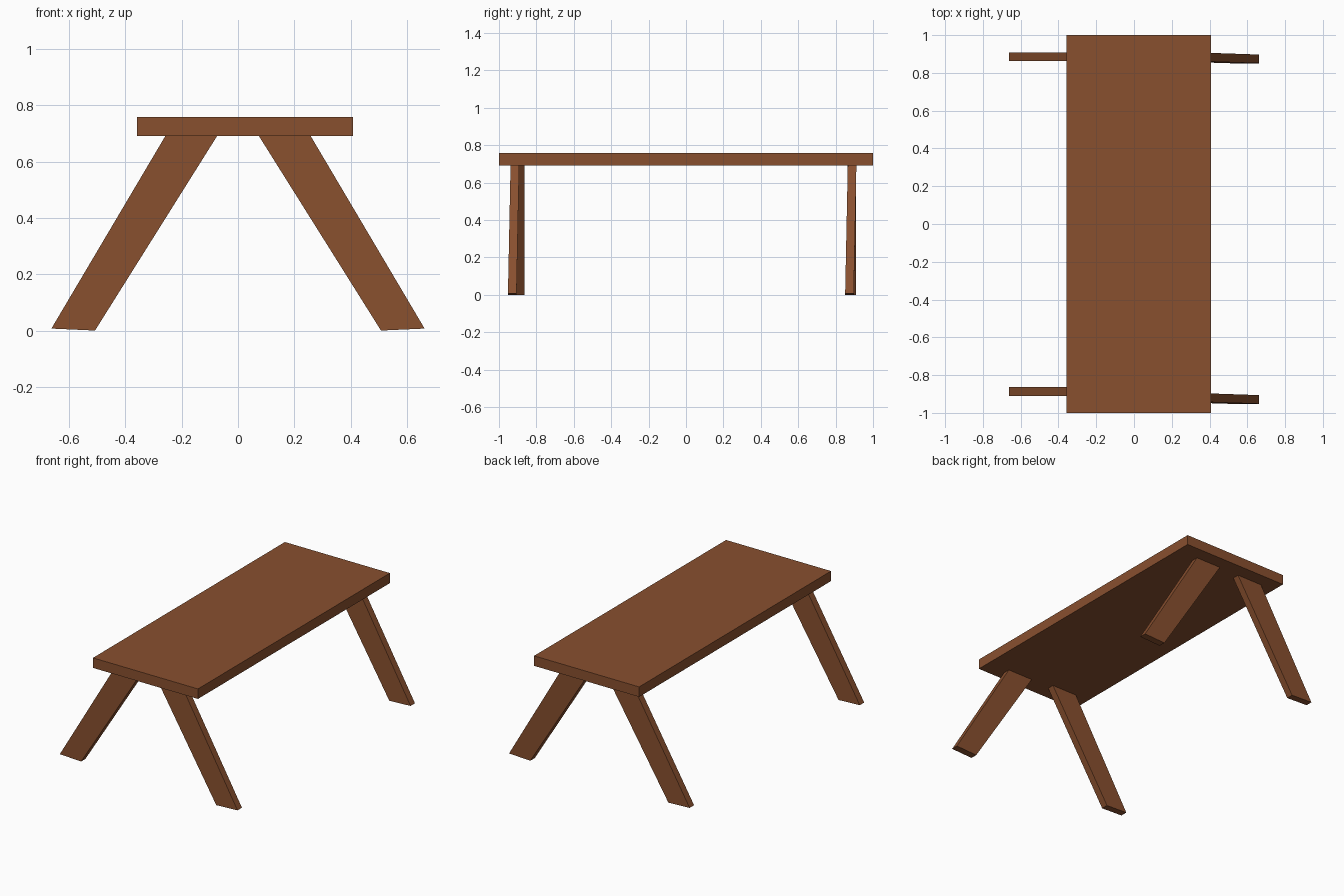
import bpy
import bmesh

if "Cube" in bpy.data.objects:
    bpy.data.objects.remove(bpy.data.objects["Cube"])

wood = bpy.data.materials.new("brown wood")
wood.diffuse_color = (0.25, 0.08, 0.028, 1)
wood.use_nodes = True
wood.node_tree.nodes["Principled BSDF"].inputs["Base Color"].default_value = wood.diffuse_color


def prism(name, bottom, top):
    """Six-sided block between two four-point rings."""
    bm = bmesh.new()
    low = [bm.verts.new(p) for p in bottom]
    high = [bm.verts.new(p) for p in top]
    bm.faces.new(low)
    bm.faces.new(high)
    for i in range(4):
        j = (i + 1) % 4
        bm.faces.new((low[i], low[j], high[j], high[i]))
    bmesh.ops.recalc_face_normals(bm, faces=bm.faces[:])
    mesh = bpy.data.meshes.new(name)
    bm.to_mesh(mesh)
    bm.free()
    mesh.materials.append(wood)
    obj = bpy.data.objects.new(name, mesh)
    bpy.context.collection.objects.link(obj)
    return obj


def ring(x0, x1, y0, y1, z0, z1):
    """Rectangle whose height runs from z0 at x0 to z1 at x1."""
    return [(x0, y0, z0), (x1, y0, z1), (x1, y1, z1), (x0, y1, z0)]


# Table top
prism("table_top",
      ring(-0.358, 0.408, -1, 1, 0.692, 0.692),
      ring(-0.358, 0.408, -1, 1, 0.758, 0.758))

# Splayed legs: side, foot start in y, top start in y
for name, side, foot_y, top_y in (
        ("front_left_leg", -1, -0.91, -0.91),
        ("back_left_leg", -1, 0.863, 0.863),
        ("front_right_leg", 1, -0.952, -0.938),
        ("back_right_leg", 1, 0.851, 0.865)):
    t = 0.046
    prism(name,
          ring(side * 0.663, side * 0.508, foot_y, foot_y + t, 0.007, 0.0),
          ring(side * 0.257, side * 0.073, top_y, top_y + t, 0.693, 0.693))
